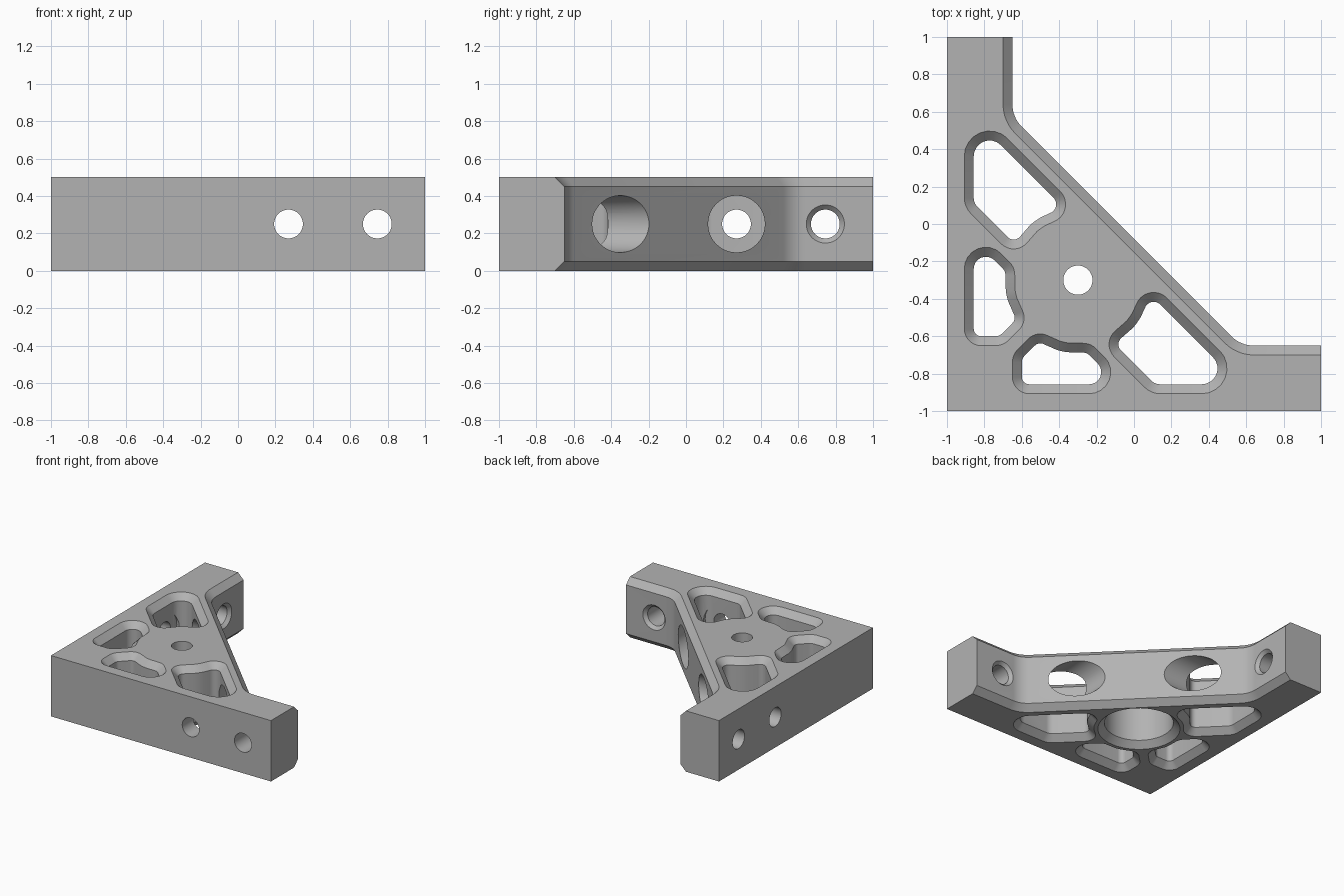
import bpy, bmesh, math
from mathutils import Vector

cube = bpy.data.objects.get("Cube")
if cube:
    bpy.data.objects.remove(cube, do_unlink=True)

H = 0.5             # bracket height
CH = 0.05           # chamfer size
HUB = Vector((-0.3, -0.3))
HUB_R = 0.39        # radius of the solid round the hub
DIAG = -0.08        # x + y along the sloped brace
R2 = math.sqrt(2)

metal = bpy.data.materials.new("grey_metal")
metal.use_nodes = True
GREY = (0.45, 0.45, 0.45, 1)
metal.diffuse_color = GREY
metal.node_tree.nodes["Principled BSDF"].inputs["Base Color"].default_value = GREY


def loft(name, rings):
    """Skin a stack of equal-length rings and cap both ends."""
    bm = bmesh.new()
    loops = [[bm.verts.new(p) for p in ring] for ring in rings]
    n = len(loops[0])
    for a, b in zip(loops, loops[1:]):
        for i in range(n):
            j = (i + 1) % n
            bm.faces.new((a[i], a[j], b[j], b[i]))
    bm.faces.new(loops[0])
    bm.faces.new(loops[-1])
    bmesh.ops.recalc_face_normals(bm, faces=bm.faces)
    mesh = bpy.data.meshes.new(name)
    bm.to_mesh(mesh)
    bm.free()
    mesh.materials.append(metal)
    ob = bpy.data.objects.new(name, mesh)
    bpy.context.scene.collection.objects.link(ob)
    return ob


def turn(v, t):
    """Rotate a flat vector counter-clockwise."""
    c, s = math.cos(t), math.sin(t)
    return Vector((v.x * c - v.y * s, v.x * s + v.y * c))


def fillet(prev, corner, nxt, radius, steps=8):
    """Points of an arc that rounds one corner."""
    p, c, q = Vector(prev), Vector(corner), Vector(nxt)
    u, v = (p - c).normalized(), (q - c).normalized()
    half = u.angle(v) / 2
    centre = c + (u + v).normalized() * radius / math.sin(half)
    a = c + u * radius / math.tan(half) - centre
    b = c + v * radius / math.tan(half) - centre
    sweep = math.atan2(a.x * b.y - a.y * b.x, a.dot(b))
    return [centre + turn(a, sweep * i / steps) for i in range(steps + 1)]


def offset(points, d):
    """Grow a counter-clockwise outline by d."""
    out = []
    n = len(points)
    for i, p in enumerate(points):
        e1 = (p - points[i - 1]).normalized()
        e2 = (points[(i + 1) % n] - p).normalized()
        n1, n2 = Vector((e1.y, -e1.x)), Vector((e2.y, -e2.x))
        out.append(p + (n1 + n2) * d / (1 + n1.dot(n2)))
    return out


def on_hub(total):
    """Where the line x + y = total crosses the hub circle, on the left."""
    d = (total - HUB.x - HUB.y) / R2
    s = math.sqrt(HUB_R ** 2 - d * d)
    return HUB + Vector((d - s, d + s)) / R2


def pocket_outline(corners, k, steps=10):
    """Round each corner; the side after corner k bows clockwise round the hub."""
    pts = [Vector(c[:2]) for c in corners]
    n = len(pts)
    u, v = pts[k] - HUB, pts[(k + 1) % n] - HUB
    bow = [HUB + turn(u, -u.angle(v) * i / steps) for i in range(3, steps - 2)]
    out = []
    for i, c in enumerate(corners):
        prev, nxt = pts[i - 1], pts[(i + 1) % n]
        if i == k:
            nxt = bow[0]
        if i == (k + 1) % n:
            prev = bow[-1]
        out += fillet(prev, pts[i], nxt, c[2])
        if i == k:
            out += bow[1:-1]
    return out


def pocket_cutter(name, outline):
    over = 0.02
    layers = ((-over, CH + over), (CH, 0), (H - CH, 0), (H + over, CH + over))
    return loft(name, [[(p.x, p.y, z) for p in offset(outline, d)] for z, d in layers])


def lathe(name, profile, place, steps=48):
    """Revolve (radius, along) pairs; place maps (a, b, along) to x, y, z."""
    angles = [math.tau * i / steps for i in range(steps)]
    return loft(name, [[place(r * math.cos(t), r * math.sin(t), s) for t in angles]
                       for r, s in profile])


# Body: an angle plate with a sloped brace, chamfered on its inner side
def body_ring(z, d):
    arm, total = -0.65 - d, DIAG - d * R2
    right, left = (total - arm, arm), (arm, total - arm)
    inner = fillet((1, arm), right, left, 0.17 + d) + fillet(right, left, (arm, 1), 0.17 + d)
    pts = [(-1, 1), (-1, -1), (1, -1), (1, arm)] + inner + [(arm, 1)]
    return [(p[0], p[1], z) for p in pts]


body = loft("corner_bracket", [body_ring(0, CH), body_ring(CH, 0),
                               body_ring(H - CH, 0), body_ring(H, CH)])

# Pockets: a large and a small one, each mirrored across the diagonal
WALL = -0.857
outer, inner, rib = -0.29, -0.745, -0.94
large = pocket_outline([(WALL, outer - WALL, 0.085), (WALL, inner - WALL, 0.07),
                        (*on_hub(inner), 0.045), (*on_hub(outer), 0.05)], 2)
gap = 0.085
reach = math.sqrt(HUB_R ** 2 - gap ** 2)
foot = HUB + Vector((-gap - reach, gap - reach)) / R2
small = pocket_outline([(WALL, rib - WALL, 0.065), (WALL, -0.6, 0.04),
                        (-0.72, -0.6, 0.05), (*foot, 0.04), (*on_hub(rib), 0.05)], 3)
cutters = []
for label, outline in (("large_pocket", large), ("small_pocket", small)):
    cutters.append(pocket_cutter(label + "_back", outline))
    mirrored = [Vector((p.y, p.x)) for p in reversed(outline)]
    cutters.append(pocket_cutter(label + "_front", mirrored))

# Hub: a screw hole with a wide recess underneath
cutters.append(lathe("hub_hole",
                     [(0.33, -0.02), (0.26, CH), (0.26, 0.35), (0.078, 0.35), (0.078, 0.6)],
                     lambda a, b, s: (HUB.x + a, HUB.y + b, s)))

# Arm holes: one countersunk at the tip, one with tool access through the brace
tip = [(0.077, -1.1), (0.077, -0.675), (0.122, -0.63)]
access = [(0.077, -1.1), (0.077, -0.852), (0.152, -0.852), (0.152, 0.2)]
for label, at, profile in (("tip_hole", 0.745, tip), ("access_hole", 0.27, access)):
    cutters.append(lathe(label + "_front", profile,
                         lambda a, b, s: (at + a, s, H / 2 + b)))
    cutters.append(lathe(label + "_back", profile,
                         lambda a, b, s: (s, at + a, H / 2 + b)))

# Cut everything out and keep the finished mesh
for c in cutters:
    c.hide_render = True
    mod = body.modifiers.new(c.name, 'BOOLEAN')
    mod.operation = 'DIFFERENCE'
    mod.solver = 'EXACT'
    mod.object = c
deps = bpy.context.evaluated_depsgraph_get()
body.data = bpy.data.meshes.new_from_object(body.evaluated_get(deps))
body.modifiers.clear()
for c in cutters:
    bpy.data.objects.remove(c, do_unlink=True)

bpy.ops.object.select_all(action='DESELECT')
body.select_set(True)
bpy.context.view_layer.objects.active = body
bpy.ops.object.shade_smooth_by_angle(angle=math.radians(30))
